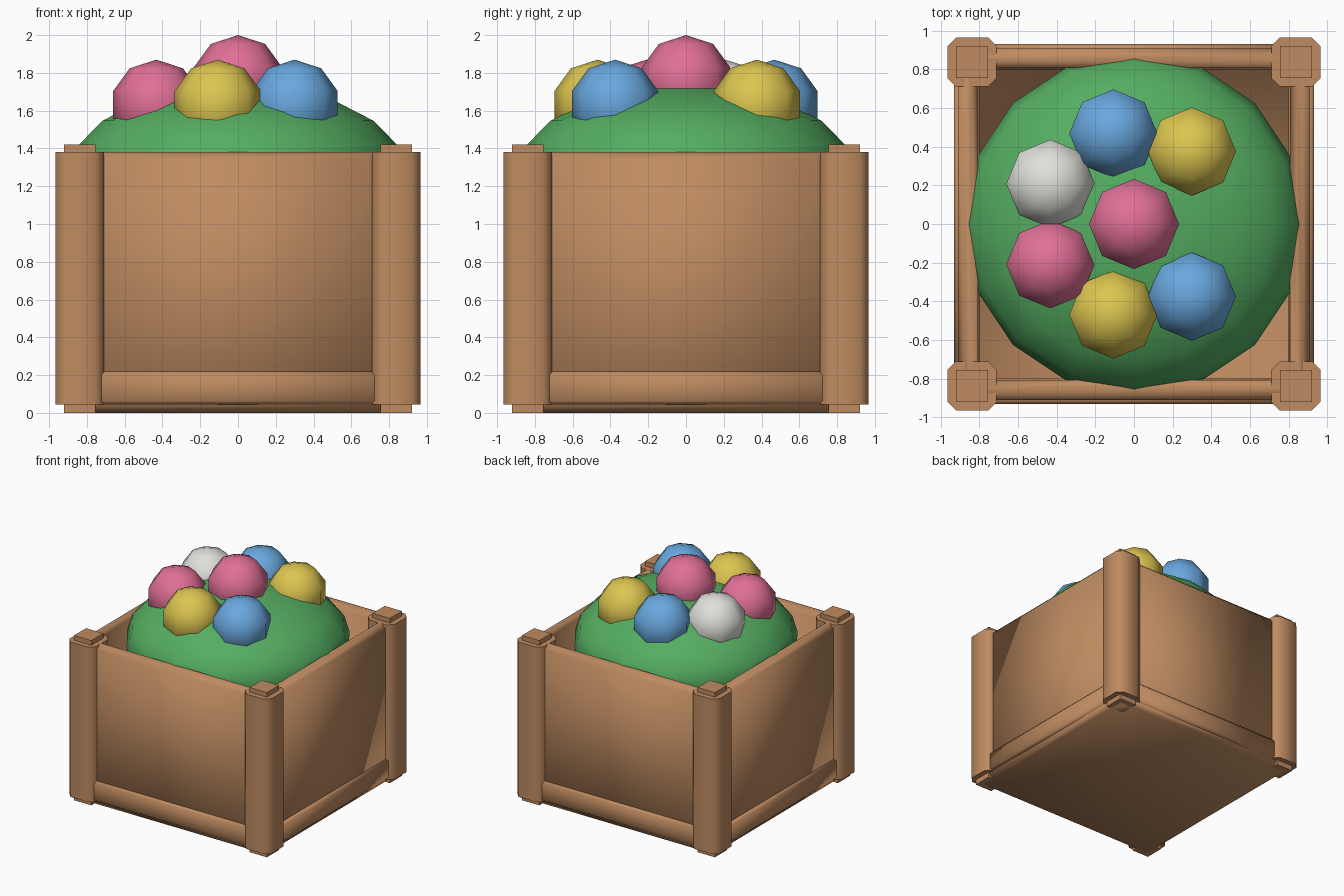
import bpy, bmesh, math
from mathutils import Vector

if "Cube" in bpy.data.objects:
    bpy.data.objects.remove(bpy.data.objects["Cube"], do_unlink=True)


def material(name, rgb):
    m = bpy.data.materials.new(name)
    m.use_nodes = True
    m.diffuse_color = (*rgb, 1)
    m.node_tree.nodes["Principled BSDF"].inputs["Base Color"].default_value = (*rgb, 1)
    return m


wood = material("warm wood", (0.52, 0.26, 0.12))
green = material("leaf green", (0.09, 0.42, 0.12))
pink = material("pink", (0.75, 0.16, 0.31))
yellow = material("yellow", (0.72, 0.56, 0.08))
blue = material("sky blue", (0.14, 0.39, 0.73))
white = material("off white", (0.75, 0.75, 0.71))


def finish(bm, name, mat):
    bmesh.ops.recalc_face_normals(bm, faces=bm.faces)
    for f in bm.faces:
        f.smooth = True
    mesh = bpy.data.meshes.new(name)
    bm.to_mesh(mesh)
    bm.free()
    mesh.materials.append(mat)
    ob = bpy.data.objects.new(name, mesh)
    bpy.context.collection.objects.link(ob)
    return ob


def add_box(bm, lo, hi):
    lo, hi = Vector(lo), Vector(hi)
    verts = bmesh.ops.create_cube(bm, size=1)["verts"]
    for v in verts:
        v.co = (lo + hi) / 2 + v.co * (hi - lo)
    return verts


def bevel(bm, edges, width):
    bmesh.ops.bevel(bm, geom=list(edges), offset=width, segments=1,
                    affect="EDGES", profile=0.5)


def ellipsoid(name, mat, centre, radii, segments, rings):
    bm = bmesh.new()
    bmesh.ops.create_uvsphere(bm, u_segments=segments, v_segments=rings, radius=1)
    for v in bm.verts:
        v.co = Vector(centre) + v.co * Vector(radii)
    return finish(bm, name, mat)


# Open planter box with a chamfered rim
WALL, RIM, INNER = 0.91, 1.38, 0.765
bm = bmesh.new()
add_box(bm, (-WALL, -WALL, 0), (WALL, WALL, RIM))
top = max(bm.faces, key=lambda f: f.calc_center_median().z)
bmesh.ops.inset_region(bm, faces=[top], thickness=WALL - INNER)
hole = bmesh.ops.extrude_face_region(bm, geom=[top])["geom"]
for v in hole:
    if isinstance(v, bmesh.types.BMVert):
        v.co.z = 0.05
bmesh.ops.delete(bm, geom=[top], context="FACES_ONLY")
sharp = [e for e in bm.edges if len(e.link_faces) == 2
         and e.calc_face_angle() > 1 and min(v.co.z for v in e.verts) > 1]
sharp += [e for e in bm.edges if max(v.co.z for v in e.verts) < 0.01]
bevel(bm, sharp, 0.035)
finish(bm, "planter_box", wood)

# Corner posts: chamfered shafts with narrower stepped ends
C, HALF, CORE = 0.8375, 0.1275, 0.0825
for sx, side in ((1, "left"), (-1, "right")):
    for sy, end in ((-1, "front"), (1, "back")):
        x, y = sx * C, sy * C
        bm = bmesh.new()
        add_box(bm, (x - HALF, y - HALF, 0.045), (x + HALF, y + HALF, RIM))
        bevel(bm, [e for e in bm.edges
                   if abs(e.verts[0].co.z - e.verts[1].co.z) > 1], HALF - CORE)
        add_box(bm, (x - CORE, y - CORE, 0), (x + CORE, y + CORE, 1.42))
        post = finish(bm, f"{end}_{side}_post", wood)
        bpy.ops.object.select_all(action="DESELECT")
        post.select_set(True)
        bpy.context.view_layer.objects.active = post
        bpy.ops.object.shade_smooth_by_angle(angle=math.radians(50))

# Bottom rails, one on each side
for i, side in enumerate(("front", "left", "back", "right")):
    bm = bmesh.new()
    add_box(bm, (-C, -0.932, 0.045), (C, -0.80, 0.22))
    bevel(bm, [e for e in bm.edges if abs(e.verts[0].co.x - e.verts[1].co.x) > 1], 0.018)
    rail = finish(bm, f"{side}_bottom_rail", wood)
    rail.rotation_euler.z = i * math.pi / 2

# Leafy mound rising out of the box
ellipsoid("leafy_mound", green, (0, 0, 1.28), (0.885, 0.885, 0.455), 16, 10)

# Round blossoms: one on top and six of seven places in a ring
ellipsoid("top_blossom", pink, (0, 0, 1.755), (0.245,) * 3, 8, 5)
for k, mat in enumerate((yellow, blue, white, pink, yellow, blue), start=1):
    a = k * math.tau / 7
    ellipsoid(f"ring_blossom_{k}", mat,
              (0.48 * math.cos(a), 0.48 * math.sin(a), 1.63), (0.24,) * 3, 8, 5)
